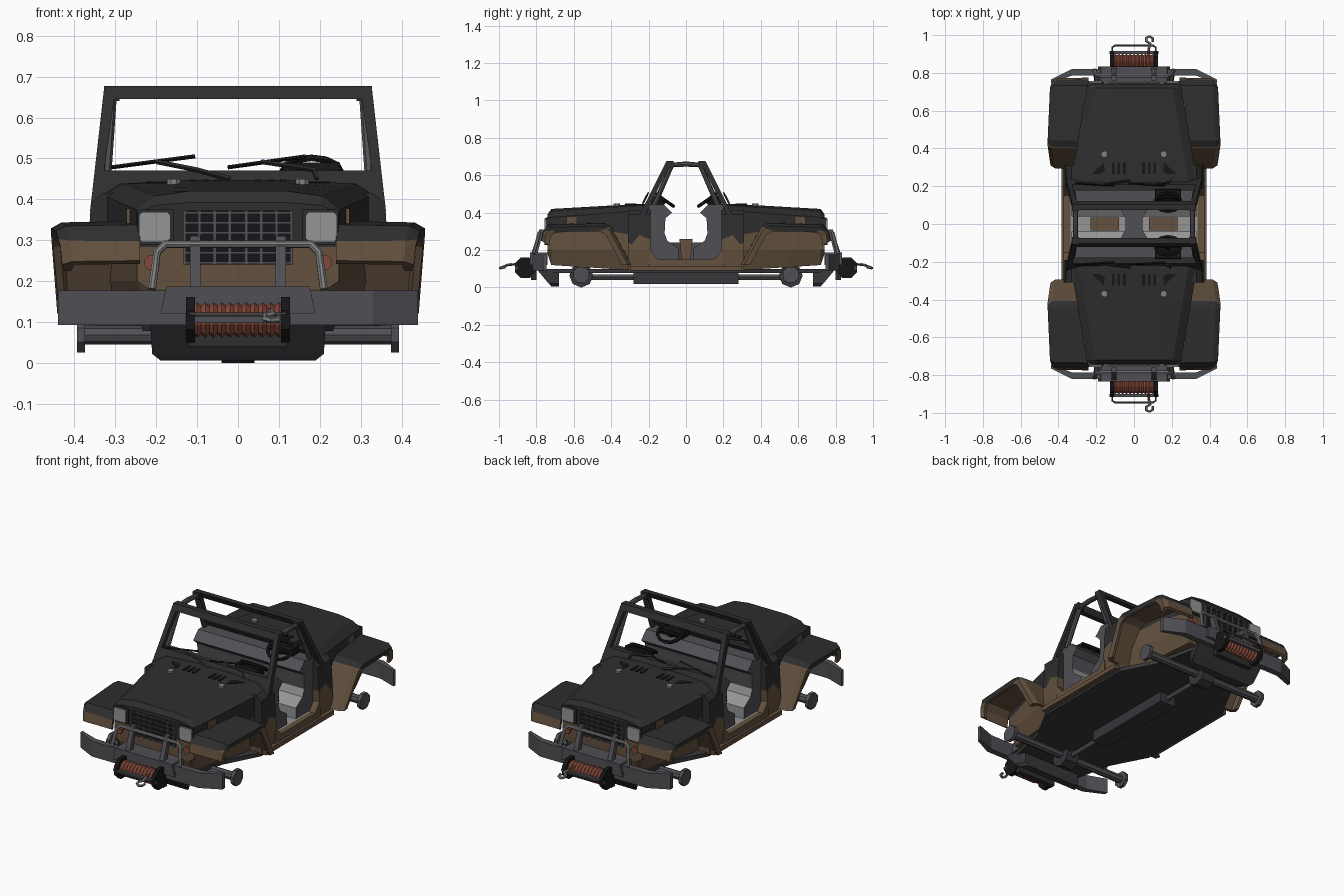
import bpy, bmesh, math
from mathutils import Vector

if "Cube" in bpy.data.objects:
    bpy.data.objects.remove(bpy.data.objects["Cube"])

def mat(name, r, g, b):
    m = bpy.data.materials.new(name)
    m.diffuse_color = (r, g, b, 1)
    m.use_nodes = True
    m.node_tree.nodes["Principled BSDF"].inputs["Base Color"].default_value = m.diffuse_color
    return m

DARK = mat("charcoal_paint", .027, .027, .027)
BROWN = mat("brown_camo", .125, .082, .049)
GREY = mat("steel_grey", .080, .080, .090)
LIGHT = mat("light_grey", .30, .30, .30)
SILVER = mat("silver_metal", .22, .22, .22)
RED = mat("rust_red", .235, .065, .042)
BLACK = mat("black", .008, .008, .009)
UNDER = mat("underbody_dark", .038, .038, .044)

def finish(o, mir):
    # mirror across the named world axes
    if mir:
        m = o.modifiers.new("mirror", 'MIRROR')
        m.use_axis = ('x' in mir, 'y' in mir, False)
    return o

def loft(name, rings, material, mir="", closed=False):
    bm = bmesh.new()
    rows = [[bm.verts.new(p) for p in r] for r in rings]
    n = len(rows[0])
    pairs = list(zip(rows, rows[1:])) + ([(rows[-1], rows[0])] if closed else [])
    for a, b in pairs:
        for i in range(n):
            j = (i + 1) % n
            bm.faces.new((a[i], a[j], b[j], b[i]))
    if not closed:
        bm.faces.new(rows[0])
        bm.faces.new(rows[-1])
    bmesh.ops.recalc_face_normals(bm, faces=bm.faces)
    me = bpy.data.meshes.new(name)
    bm.to_mesh(me)
    bm.free()
    me.materials.append(material)
    o = bpy.data.objects.new(name, me)
    bpy.context.collection.objects.link(o)
    return finish(o, mir)

def prism(name, pts, axis, a, b, material, mir=""):
    f = {'x': lambda u, v, w: (w, u, v), 'y': lambda u, v, w: (u, w, v),
         'z': lambda u, v, w: (u, v, w)}[axis]
    return loft(name, [[f(u, v, w) for u, v in pts] for w in (a, b)], material, mir)

def box(name, x0, x1, y0, y1, z0, z1, material, mir=""):
    return prism(name, [(x0, y0), (x1, y0), (x1, y1), (x0, y1)], 'z', z0, z1, material, mir)

def disc(cy, cz, r, n=8, off=.5):
    return [(cy + r * math.cos((i + off) * 2 * math.pi / n),
             cz + r * math.sin((i + off) * 2 * math.pi / n)) for i in range(n)]

def tube(name, pts, r, material, mir="", res=1, cyclic=False):
    cu = bpy.data.curves.new(name, 'CURVE')
    cu.dimensions = '3D'
    cu.bevel_depth, cu.bevel_resolution, cu.use_fill_caps = r, res, True
    s = cu.splines.new('POLY')
    s.points.add(len(pts) - 1)
    for p, c in zip(s.points, pts):
        p.co = (*c, 1)
    s.use_cyclic_u, s.use_smooth = cyclic, False
    tmp = bpy.data.objects.new(name + "_path", cu)
    bpy.context.collection.objects.link(tmp)
    dg = bpy.context.evaluated_depsgraph_get()
    me = bpy.data.meshes.new_from_object(tmp.evaluated_get(dg))
    bpy.data.objects.remove(tmp)
    me.materials.clear()
    me.materials.append(material)
    o = bpy.data.objects.new(name, me)
    bpy.context.collection.objects.link(o)
    return finish(o, mir)

def camo(o, pts):
    # cut along a zigzag height line in (y, z); everything below it turns brown
    bm = bmesh.new()
    bm.from_mesh(o.data)
    def cut(faces, co, no):
        g = set(faces)
        for f in faces:
            g.update(f.edges)
            g.update(f.verts)
        bmesh.ops.bisect_plane(bm, geom=list(g), plane_co=co, plane_no=no, dist=1e-5)
    for y, z in pts[1:-1]:
        cut(bm.faces[:], (0, y, 0), (0, 1, 0))
    for (ya, za), (yb, zb) in zip(pts, pts[1:]):
        cut([f for f in bm.faces if ya < f.calc_center_median().y < yb],
            (0, ya, za), Vector((0, za - zb, yb - ya)).normalized())
    for f in bm.faces:
        c = f.calc_center_median()
        for (ya, za), (yb, zb) in zip(pts, pts[1:]):
            if ya <= c.y <= yb:
                low = c.z < za + (zb - za) * (c.y - ya) / (yb - ya)
                f.material_index = int(low or f.normal.z < -.5)
    bm.to_mesh(o.data)
    bm.free()
    o.data.materials.append(BROWN)

# Engine bay and hood
def hood_ring(y, w, side, top, mid, zb=.09):
    h = [(w - .03, zb), (w, .2), (w, side), (w - .045, top), (.12, mid)]
    return [(x, y, z) for x, z in h] + [(-x, y, z) for x, z in reversed(h)]
hood = loft("hood", [hood_ring(-.74, .247, .365, .385, .392, .18), hood_ring(-.72, .25, .375, .408, .42, .12),
                     hood_ring(-.25, .33, .41, .438, .447), hood_ring(-.19, .335, .41, .438, .447)], DARK, 'y')
camo(hood, [(-.8, .275), (-.55, .31), (-.4, .3), (-.1, .25)])
box("hood_camo_patch", .22, .273, -.64, -.58, .335, .378, BROWN, 'xy')

# Cowl block beside the windshield foot
cowl = [(.36, .09), (.372, .2), (.36, .39), (.33, .415)]
wall = prism("cowl", cowl + [(-x, z) for x, z in reversed(cowl)], 'y', -.31, -.19, DARK, 'y')
camo(wall, [(-.4, .3), (-.29, .23), (-.25, .28), (-.1, .22)])

# Door sill, floor and belly
prism("door_sill", [(-.2, .09), (.2, .09), (.2, .21), (.15, .15), (-.15, .15), (-.2, .21)],
      'x', .335, .372, BROWN, 'x')
box("sill_step", .33, .385, -.3, .3, .09, .115, BROWN, 'x')
box("cabin_floor", -.34, .34, -.2, .2, .1, .15, LIGHT)
belly = [(.2, -.73), (.25, -.5), (.355, -.3), (.355, .3), (.25, .5), (.2, .73)]
prism("belly_pan", belly + [(-x, y) for x, y in reversed(belly)], 'z', .078, .1, UNDER)

# Dashboard and foot ramp
prism("dashboard", [(-.2, .28), (-.2, .445), (-.12, .445), (-.075, .4), (-.11, .37), (-.115, .28)],
      'x', -.33, .33, GREY, 'y')
ramp = prism("foot_ramp", [(-.2, .15), (-.2, .29), (-.115, .29), (-.1, .25), (-.04, .21), (-.04, .15)],
             'x', -.33, .33, GREY, 'y')
ramp.data.materials.append(LIGHT)
for p in ramp.data.polygons:
    p.material_index = int(abs(p.normal.x) < .5)
prism("floor_tunnel", [(-.09, -.11), (.09, -.11), (.045, -.03), (.045, .03), (.09, .11), (-.09, .11),
                       (-.045, .03), (-.045, -.03)], 'z', .15, .24, GREY)
prism("seat_block", [(-.025, .15), (.025, .15), (.035, .26), (-.035, .26)], 'x', .08, .23, BROWN, 'x')

# Windshield frame and roll bars
def wy(z):
    return -.2 + (z - .45) * .5
outer = [(-.362, .37), (.362, .37), (.327, .677), (-.327, .677)]
inner = [(-.327, .47), (.327, .47), (.303, .645), (-.303, .645)]
loft("windshield_frame", [[(x, wy(z) + d, z) for x, z in s]
                          for s, d in ((outer, -.018), (inner, -.018), (inner, .012), (outer, .012))],
     DARK, 'y', closed=True)
tube("roll_bar", [(.325, -.17, .44), (.31, -.075, .655), (.31, 0, .66)], .014, GREY, 'xy', 2)
box("roll_bar_joint", .29, .328, -.105, -.068, .64, .677, DARK, 'xy')

# Wipers
def wp(x, z):
    return (x, wy(z) - .03, z)
for i, dx in enumerate((0, .285)):
    tube(f"wiper_blade_{i}", [wp(-.31 + dx, .478), wp(-.105 + dx * .95, .505)], .005, BLACK, 'y', 0)
    tube(f"wiper_arm_{i}", [wp(-.2 + dx * .9, .492), wp(-.1 + dx, .472), wp(-.02 + dx * .75, .45)], .006, DARK, 'y', 0)

# Steering wheel
c, s = math.cos(.65), math.sin(.65)
tube("steering_wheel", [(.18 + .07 * math.cos(a), -.115 - .06 * math.sin(a) * c, .468 + .055 * math.sin(a) * s)
                        for a in [k * math.pi / 6 for k in range(12)]], .009, BLACK, 'y', 1, True)
tube("steering_spoke", [(.115, -.115, .468), (.245, -.115, .468)], .009, BLACK, 'y')
tube("steering_column", [(.18, -.115, .468), (.18, -.17, .41)], .018, BLACK, 'y')
prism("instrument_hood", [(-.19, .44), (-.18, .49), (-.14, .485), (-.12, .44)], 'x', .11, .25, BLACK, 'y')

# Hood vents, nozzles
def hz(y):
    return .447 + .0575 * (y + .25)
for x in (.05, .08, .11):
    box("hood_vent", x - .007, x + .007, -.325, -.265, hz(-.3) - .01, hz(-.3) + .004, BLACK, 'xy')
prism("hood_corner_vent", [(.15, -.265), (.225, -.265), (.16, -.325)], 'z', .42, .443, BLACK, 'xy')
prism("washer_nozzle", disc(.157, -.37, .018), 'z', .42, .45, SILVER, 'xy')

# Grille and lamps
box("grille_opening", -.135, .135, -.744, -.72, .24, .372, BLACK, 'y')
for k in range(6):
    z = .245 + k * .0245
    box("grille_slat", -.135, .135, -.751, -.74, z - .003, z + .003, GREY, 'y')
for k in range(4):
    x = .02 + k * .037
    box("grille_bar", x - .004, x + .004, -.754, -.74, .24, .372, GREY, 'xy')
box("headlight_bezel", .158, .246, -.748, -.72, .288, .375, DARK, 'xy')
prism("headlight", [(.165, .305), (.173, .296), (.237, .296), (.242, .305), (.242, .36), (.235, .369),
                    (.173, .369), (.165, .36)], 'y', -.757, -.74, LIGHT, 'xy')
prism("turn_signal", disc(.21, .245, .02), 'y', -.757, -.735, RED, 'xy')

# Fenders: arch path swept with a lipped section
rings = []
centre = Vector((-.55, .12))
for y, z, w in ((-.775, .25, .43), (-.765, .3, .435), (-.735, .338, .445), (-.44, .347, .457),
                (-.4, .325, .457), (-.29, .12, .442)):
    p = Vector((y, z))
    n = (centre - p).normalized()
    sec = ((.24, 0), (w - .025, .004), (w, .02), (w - .005, .052), (w - .022, .05), (w - .03, .02), (.24, .016))
    rings.append([(x, *(p + n * d)) for x, d in sec])
fender = loft("fender", rings, DARK, 'xy')
camo(fender, [(-.85, .285), (-.72, .305), (-.6, .295), (-.45, .305), (-.4, .33), (-.2, .26)])

# Bumper and skid plate
bump = [(.44, -.765), (.33, -.82), (-.33, -.82), (-.44, -.765), (-.44, -.745), (-.33, -.785), (.33, -.785), (.44, -.745)]
prism("bumper", bump, 'z', .092, .177, GREY, 'y')
prism("bumper_centre", [(-.19, .12), (.19, .12), (.175, .187), (-.175, .187)], 'y', -.835, -.74, GREY, 'y')
loft("skid_plate", [[(-w, f, z), (w, f, z), (w - .03, -.68, z), (-w + .03, -.68, z)]
                    for z, w, f in ((.006, .19, -.72), (.022, .21, -.735), (.1, .215, -.80))], UNDER, 'y')

# Brush guard
tube("guard_tube", [(-.21, -.815, .18), (-.198, -.79, .27), (-.178, -.785, .29), (.178, -.785, .29),
                    (.198, -.79, .27), (.21, -.815, .18)], .01, SILVER, 'y', 2)
prism("guard_upright", [(-.835, .16), (-.785, .31), (-.76, .31), (-.8, .16)], 'x', .092, .118, GREY, 'xy')

# Winch with ribbed drum, frame, loop and hook
drum = []
for k in range(23):
    r = .043 if k % 2 else .035
    drum.append([(-.11 + .01 * k, y, z) for y, z in disc(-.86, .105, r, 10)])
loft("winch_drum", drum, RED, 'y')
prism("winch_plate", disc(-.86, .105, .06), 'x', .105, .127, BLACK, 'xy')
box("winch_bar", -.13, .13, -.915, -.9, .097, .113, GREY, 'y')
box("winch_mount", -.12, .12, -.83, -.8, .04, .14, DARK, 'y')
tube("winch_loop", [(-.115, -.9, .125), (-.115, -.935, .12), (-.1, -.945, .118), (.1, -.945, .118),
                    (.115, -.935, .12), (.115, -.9, .125)], .005, GREY, 'y')
tube("winch_cable", [(.075, -.88, .13), (.08, -.95, .12)], .006, RED, 'y')
tube("winch_hook", [(.08, -.93, .125), (.085, -.955, .12), (.065, -.968, .115), (.065, -.985, .108),
                    (.08, -.993, .104), (.098, -.985, .106), (.1, -.965, .11)], .0075, SILVER, 'y')

# Axles, differential and drive shaft
tube("axle", [(-.38, -.56, .068), (.38, -.56, .068)], .023, GREY, 'y', 2)
prism("wheel_hub", disc(-.56, .068, .046), 'x', .374, .394, GREY, 'xy')
prism("differential", disc(-.56, .064, .064, 8, 0), 'x', -.04, .04, UNDER, 'y')
tube("drive_shaft", [(0, -.56, .055), (0, -.27, .055)], .016, GREY, 'y')
box("transfer_case", -.05, .05, -.28, .28, .02, .08, UNDER)
